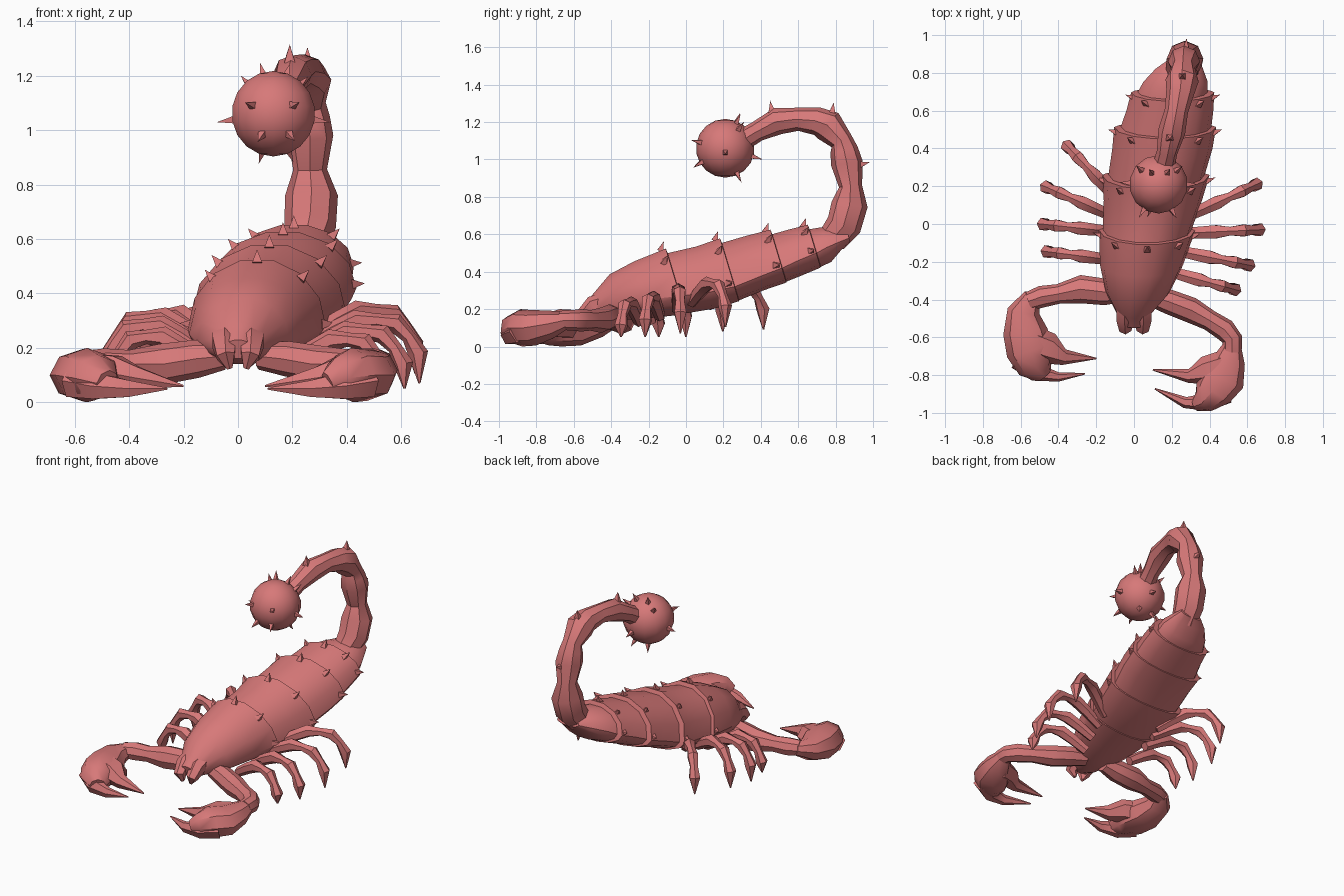
import bpy, bmesh, math
from mathutils import Vector

if "Cube" in bpy.data.objects:
    bpy.data.objects.remove(bpy.data.objects["Cube"])

shell = bpy.data.materials.new("shell_red")
shell.use_nodes = True
RED = (0.68, 0.19, 0.19, 1)
shell.diffuse_color = RED
shell.node_tree.nodes["Principled BSDF"].inputs["Base Color"].default_value = RED


def finish(bm, name, angle=40):
    bmesh.ops.recalc_face_normals(bm, faces=bm.faces)
    me = bpy.data.meshes.new(name)
    bm.to_mesh(me)
    bm.free()
    ob = bpy.data.objects.new(name, me)
    bpy.context.collection.objects.link(ob)
    me.materials.append(shell)
    bpy.ops.object.select_all(action='DESELECT')
    ob.select_set(True)
    bpy.context.view_layer.objects.active = ob
    bpy.ops.object.shade_smooth_by_angle(angle=math.radians(angle))
    return ob


def loft(bm, rings):
    """Skin a list of point rings and cap both ends."""
    loops = [[bm.verts.new(p) for p in ring] for ring in rings]
    n = len(loops[0])
    for a, b in zip(loops, loops[1:]):
        for i in range(n):
            bm.faces.new((a[i], a[(i + 1) % n], b[(i + 1) % n], b[i]))
    bm.faces.new(loops[0])
    bm.faces.new(loops[-1])


def tube(name, stations, sides=8, ref=(0, 0, 1)):
    """Stations are (x, y, z, half width, half height along ref)."""
    pts = [Vector(s[:3]) for s in stations]
    rings = []
    for i, s in enumerate(stations):
        t = (pts[min(i + 1, len(pts) - 1)] - pts[max(i - 1, 0)]).normalized()
        side = t.cross(Vector(ref)).normalized()
        up = side.cross(t)
        rings.append([pts[i] + side * s[3] * math.cos(a) + up * s[-1] * math.sin(a)
                      for a in (math.tau * k / sides for k in range(sides))])
    bm = bmesh.new()
    loft(bm, rings)
    return finish(bm, name)


def spike(bm, base, direction, length, r):
    d = Vector(direction).normalized()
    side = d.orthogonal().normalized()
    other = d.cross(side)
    base = Vector(base)
    ring = [bm.verts.new(base + side * r * math.cos(a) + other * r * math.sin(a))
            for a in (math.tau * k / 4 for k in range(4))]
    tip = bm.verts.new(base + d * length)
    for i in range(4):
        bm.faces.new((ring[i], ring[(i + 1) % 4], tip))
    bm.faces.new(ring)


# Body: domed rings (y, centre x, half width, top, edge, belly), leaning forward
BODY = [(-.55, 0, .05, .23, .2, .16), (-.5, 0, .09, .28, .2, .14),
        (-.41, .02, .17, .39, .22, .14), (-.28, .04, .22, .46, .25, .15),
        (-.11, .07, .255, .53, .27, .17), (-.1, .07, .235, .505, .27, .175),
        (.05, .1, .26, .54, .29, .2), (.18, .115, .285, .585, .32, .24),
        (.19, .12, .255, .56, .32, .245), (.33, .15, .265, .6, .375, .3),
        (.45, .165, .27, .63, .42, .34), (.46, .17, .24, .605, .42, .345),
        (.55, .19, .23, .63, .46, .38), (.65, .205, .22, .655, .5, .42),
        (.66, .205, .185, .63, .5, .425), (.72, .22, .17, .64, .53, .45),
        (.8, .24, .125, .635, .56, .52), (.86, .265, .08, .62, .58, .56)]


def body_point(s, a):
    y, cx, w, top, edge, belly = s
    z = edge + math.sin(a) * ((top - edge) if math.sin(a) > 0 else (edge - belly))
    return Vector((cx + w * math.cos(a), y + .3 * (top - z), z))


bm = bmesh.new()
loft(bm, [[body_point(s, math.tau * k / 14) for k in range(14)] for s in BODY])
finish(bm, "segmented_body", 35)

# Thorns on the rear rim of each plate
bm = bmesh.new()
for i in (4, 7, 10, 13):
    for deg in (4, 48, 90, 132, 176):
        a = math.radians(deg)
        p = body_point(BODY[i], a)
        out = Vector((math.cos(a), .35, math.sin(a)))
        spike(bm, p - out * .02 - Vector((0, .02, 0)), out, .055, .025)
finish(bm, "body_thorns", 10)

# Mouthparts
for side, label in ((1, "left"), (-1, "right")):
    tube(label + "_mouthpart",
         [(side * .05, -.40, .25, .05), (side * .05, -.50, .22, .05),
          (side * .045, -.55, .17, .038), (side * .03, -.54, .125, .012)], 6, (1, 0, 0))

# Tail with swollen joints
TAIL = [(.25, .78, .57, .08), (.265, .845, .65, .095), (.27, .875, .76, .097),
        (.265, .88, .855, .062), (.265, .86, .98, .085), (.262, .845, 1.05, .075),
        (.26, .83, 1.1, .062), (.255, .76, 1.18, .088), (.245, .7, 1.205, .075),
        (.225, .6, 1.215, .062), (.2, .49, 1.205, .072), (.175, .38, 1.15, .055),
        (.15, .28, 1.09, .06)]
tube("tail", TAIL, 8, (1, 0, 0))
bm = bmesh.new()
for base, d in (((.275, .92, .97), (.05, 1, .25)), ((.255, .78, 1.24), (0, .15, 1)),
                ((.19, .46, 1.25), (0, -.15, 1))):
    spike(bm, base, d, .065, .028)
finish(bm, "tail_thorns", 10)

# Tail ball with spikes
centre = Vector((.13, .21, 1.06))
bm = bmesh.new()
bmesh.ops.create_uvsphere(bm, u_segments=14, v_segments=9, radius=.157)
bmesh.ops.translate(bm, verts=bm.verts, vec=centre)
finish(bm, "tail_ball")
bm = bmesh.new()
for d in ((-10, -17, 4), (9, -17, 4), (-20, 1, -3), (20, 0, -3), (-12, 10, 14),
          (-5, 8, 19), (13, 10, 14), (6, 8, 18), (-5, 8, -17), (7, 8, -17),
          (-5, -15, -9), (7, -15, -9), (3, 20, -6)):
    v = Vector(d).normalized()
    spike(bm, centre + v * .145, v, .065, .02)
finish(bm, "ball_spikes", 10)

# Arms, palms and pincers
tube("right_arm", [(-.05, -.36, .17, .05), (-.15, -.36, .16, .07), (-.28, -.345, .14, .075),
                   (-.4, -.37, .14, .052), (-.49, -.385, .14, .058), (-.56, -.41, .14, .05)])
tube("right_palm", [(-.54, -.38, .14, .045, .04), (-.585, -.46, .12, .085, .07),
                    (-.575, -.57, .1, .118, .095), (-.555, -.67, .1, .122, .1),
                    (-.52, -.75, .09, .1, .085), (-.48, -.8, .07, .05, .05)])
tube("right_inner_pincer", [(-.56, -.62, .11, .09, .08), (-.45, -.66, .11, .085, .07),
                            (-.37, -.705, .09, .042, .045), (-.2, -.712, .06, .004)], 6)
tube("right_outer_pincer", [(-.6, -.71, .08, .07, .07), (-.52, -.785, .06, .048, .055),
                            (-.4, -.81, .05, .025, .035), (-.26, -.793, .05, .004)], 6)
tube("left_arm", [(.08, -.38, .17, .05), (.18, -.41, .16, .065), (.3, -.455, .14, .068),
                  (.4, -.51, .14, .055), (.48, -.56, .14, .06), (.52, -.61, .14, .055),
                  (.52, -.68, .14, .05)])
tube("left_palm", [(.52, -.64, .14, .048, .045), (.505, -.72, .12, .085, .075),
                   (.47, -.81, .1, .122, .095), (.42, -.88, .1, .108, .1),
                   (.37, -.94, .09, .065, .075), (.33, -.96, .07, .035, .045)])
tube("left_inner_pincer", [(.47, -.75, .11, .08, .08), (.38, -.775, .11, .075, .07),
                           (.29, -.805, .09, .037, .045), (.1, -.772, .06, .004)], 6)
tube("left_outer_pincer", [(.47, -.88, .08, .08, .07), (.38, -.945, .06, .048, .055),
                           (.27, -.945, .05, .03, .035), (.11, -.872, .05, .004)], 6)

# Legs: (root xy, foot xy, knee height), rear to front
LEGS = {"left": [(.26, .03, .66, .215, .335), (.24, -.05, .675, -.03, .30),
                 (.22, -.14, .62, -.22, .26), (.18, -.25, .545, -.35, .23)],
        "right": [(-.08, .12, -.36, .42, .32), (-.11, .04, -.475, .2, .31),
                  (-.12, -.04, -.49, 0, .28), (-.12, -.19, -.47, -.145, .24)]}
# Along each leg: fraction, height of knee relative, radius
LEG_SHAPE = [(0, -.1, .03), (.25, -.04, .036), (.45, 0, .04), (.62, 0, .026),
             (.78, -.01, .036), (.89, -.06, .026), (.97, -.12, .037), (.98, -.23, .004)]
for label, legs in LEGS.items():
    for n, (x0, y0, x1, y1, knee) in enumerate(legs, 1):
        path = [(x0 + (x1 - x0) * f, y0 + (y1 - y0) * f, max(knee + dz, .05), r)
                for f, dz, r in LEG_SHAPE]
        tube(f"{label}_leg_{n}", path, 6, (y0 - y1, x1 - x0, 0))
